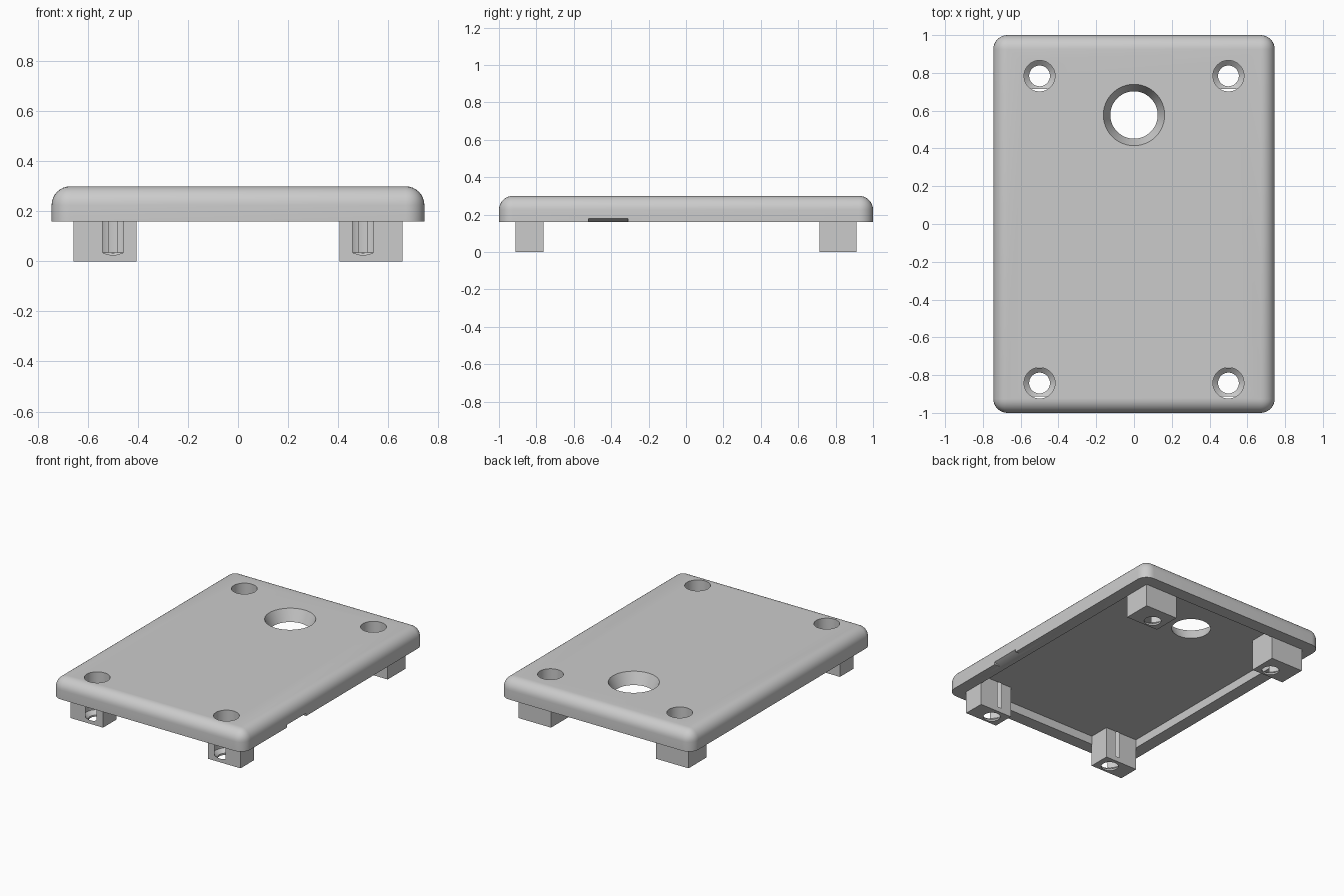
import bpy, bmesh, math
from mathutils import Matrix, Vector

cube = bpy.data.objects.get("Cube")
if cube:
    bpy.data.objects.remove(cube, do_unlink=True)

grey = bpy.data.materials.new("light_grey")
grey.use_nodes = True
colour = (0.6, 0.6, 0.6, 1)
grey.diffuse_color = colour
grey.node_tree.nodes["Principled BSDF"].inputs["Base Color"].default_value = colour


def make_object(name, bm):
    bmesh.ops.recalc_face_normals(bm, faces=bm.faces)
    mesh = bpy.data.meshes.new(name)
    bm.to_mesh(mesh)
    bm.free()
    mesh.materials.append(grey)
    obj = bpy.data.objects.new(name, mesh)
    bpy.context.collection.objects.link(obj)
    return obj


def box_mesh(low, high):
    low, high = Vector(low), Vector(high)
    bm = bmesh.new()
    bmesh.ops.create_cube(bm, size=1, matrix=Matrix.Translation((low + high) / 2)
                          @ Matrix.Diagonal((high - low).to_4d()))
    return bm


def lathe(name, x, y, profile, sides=48):
    """Closed turned solid from (radius, height) points."""
    bm = bmesh.new()
    rings = []
    for r, z in profile:
        angles = [math.tau * i / sides for i in range(sides)]
        rings.append([bm.verts.new((x + r * math.cos(a), y + r * math.sin(a), z))
                      for a in angles])
    for a, b in zip(rings, rings[1:]):
        for i in range(sides):
            j = (i + 1) % sides
            bm.faces.new((a[i], a[j], b[j], b[i]))
    bm.faces.new(rings[0][::-1])
    bm.faces.new(rings[-1])
    return make_object(name, bm)


def combine(target, tool, operation):
    """Apply a boolean and discard the tool."""
    mod = target.modifiers.new("combine", "BOOLEAN")
    mod.operation, mod.solver, mod.object = operation, "EXACT", tool
    bpy.context.view_layer.objects.active = target
    bpy.ops.object.modifier_apply(modifier=mod.name)
    bpy.data.objects.remove(tool, do_unlink=True)


# Cover plate with rounded upright corners and top edge
bm = box_mesh((-0.745, -1, 0.16), (0.745, 1, 0.3))
edges = [e for e in bm.edges if max(v.co.z for v in e.verts) > 0.2]
bmesh.ops.bevel(bm, geom=edges, offset=0.075, segments=8, profile=0.5,
                affect="EDGES", clamp_overlap=True)
cover = make_object("cover", bm)

# Hollow underside
combine(cover, make_object("pocket", box_mesh((-0.655, -0.909, 0), (0.655, 0.909, 0.22))),
        "DIFFERENCE")

# Four corner legs
for side in (-1, 1):
    for y0, y1 in ((-0.912, -0.762), (0.715, 0.912)):
        x0, x1 = sorted((side * 0.406, side * 0.658))
        combine(cover, make_object("leg", box_mesh((x0, y0, 0), (x1, y1, 0.25))), "UNION")

# Screw holes with countersunk seats, opening through the leg sides
for side in (-1, 1):
    for y in (-0.842, 0.784):
        screw = lathe("screw_hole", side * 0.5, y,
                      [(0.055, -0.1), (0.055, 0.012), (0.082, 0.036), (0.082, 0.4)])
        combine(cover, screw, "DIFFERENCE")

# Large tapered opening
combine(cover, lathe("opening", 0, 0.577, [(0.116, 0.2), (0.181, 0.34)], 64), "DIFFERENCE")

# Sloping pry notch in the lower edge of one long side
bm = bmesh.new()
ends = [[bm.verts.new((x, y, z)) for x, z in ((0.7, 0.158), (0.768, 0.19), (0.768, 0.158))]
        for y in (-0.52, -0.31)]
bm.faces.new(ends[0])
bm.faces.new(ends[1][::-1])
for i in range(3):
    j = (i + 1) % 3
    bm.faces.new((ends[0][i], ends[1][i], ends[1][j], ends[0][j]))
combine(cover, make_object("pry_notch", bm), "DIFFERENCE")

# Smooth the rounds, keep the sharp edges
bpy.ops.object.select_all(action="DESELECT")
cover.select_set(True)
bpy.context.view_layer.objects.active = cover
bpy.ops.object.shade_smooth_by_angle(angle=math.radians(30))
